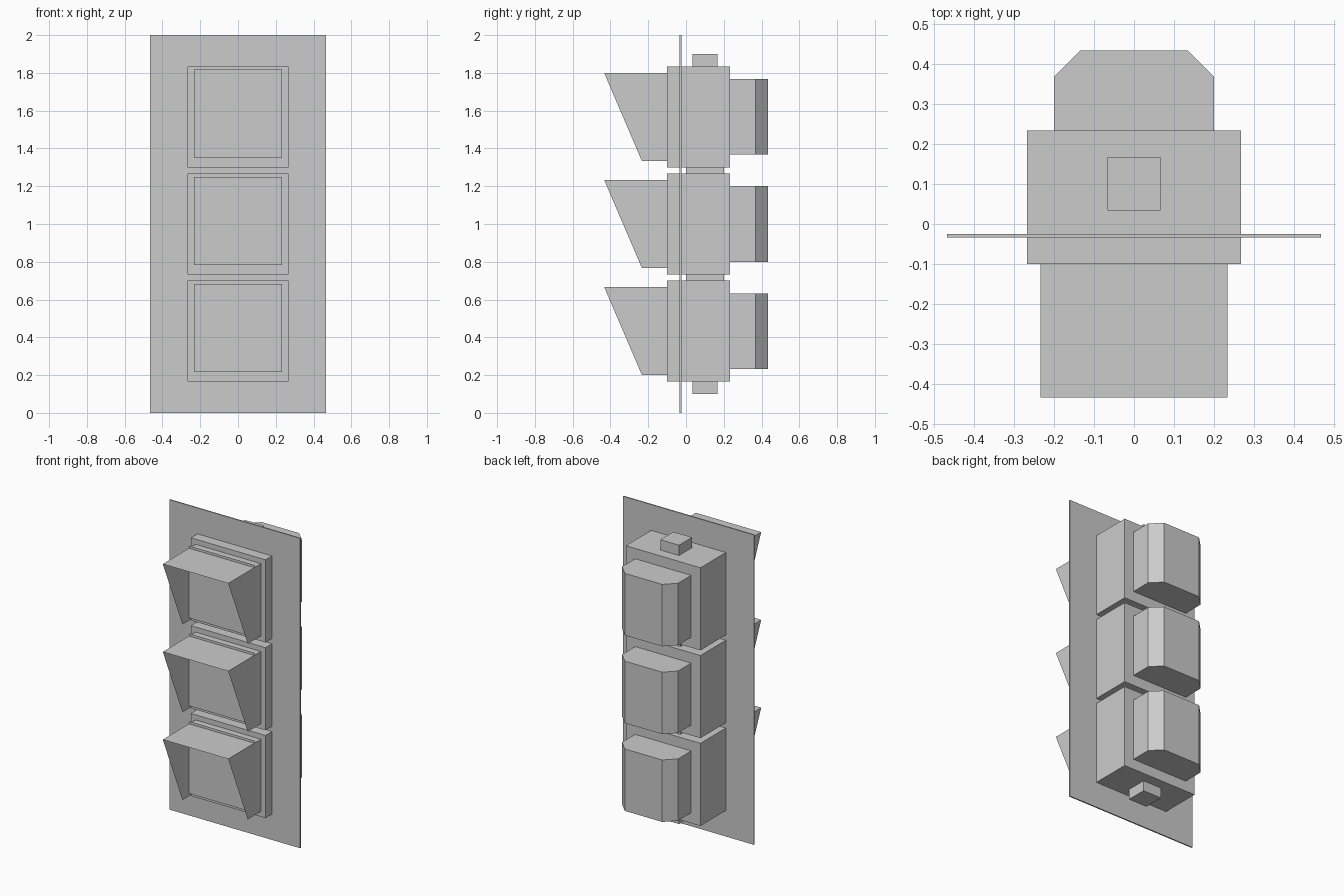
import bpy, bmesh

if "Cube" in bpy.data.objects:
    bpy.data.objects.remove(bpy.data.objects["Cube"])

U = 1 / 30   # design unit: the signal is 60 units tall


def make(name, verts, faces):
    mesh = bpy.data.meshes.new(name)
    mesh.from_pydata([tuple(c * U for c in v) for v in verts], [], faces)
    obj = bpy.data.objects.new(name, mesh)
    bpy.context.collection.objects.link(obj)
    return obj


def prism(name, outline, z0, z1):
    """Solid from a counter-clockwise x/y outline."""
    n = len(outline)
    verts = [(x, y, z) for z in (z0, z1) for x, y in outline]
    faces = [list(range(n))[::-1], list(range(n, 2 * n))]
    faces += [(i, (i + 1) % n, n + (i + 1) % n, n + i) for i in range(n)]
    return make(name, verts, faces)


def box(name, half_x, y0, y1, z0, z1):
    return prism(name, [(-half_x, y0), (half_x, y0), (half_x, y1), (-half_x, y1)], z0, z1)


# Thin backing plate
box("backplate", 14, -1, -0.75, 0, 60)

for i, label in enumerate(("lower", "middle", "upper")):
    z = 5 + 17 * i
    # Main housing
    box(label + "_housing", 8, -3, 7, z, z + 16)

    # Rear cover with chamfered vertical corners
    prism(label + "_rear_cover",
          [(-6, 7), (6, 7), (6, 11), (4, 13), (-4, 13), (-6, 11)], z + 2, z + 14)

    # Sheet visor, open below: slanted side walls and a flat top
    side = [(-3, z + 1), (-7, z + 1), (-13, z + 15), (-3, z + 15)]
    verts = [(x, y, h) for x in (-7, 7) for y, h in side]
    make(label + "_visor", verts, [(3, 2, 1, 0), (4, 5, 6, 7), (2, 3, 7, 6)])

    # Flat lens panel set inside the visor
    make(label + "_lens",
         [(-7, -5, z + 1.5), (7, -5, z + 1.5), (7, -5, z + 15.5), (-7, -5, z + 15.5)],
         [(0, 1, 2, 3)])

# Connectors between housings
for label, z in (("lower", 21), ("upper", 38)):
    box(label + "_connector", 3, 0, 6, z, z + 1)

# Mounting stubs at both ends
for label, z in (("bottom", 3), ("top", 55)):
    box(label + "_mount", 2, 1, 5, z, z + 2)
